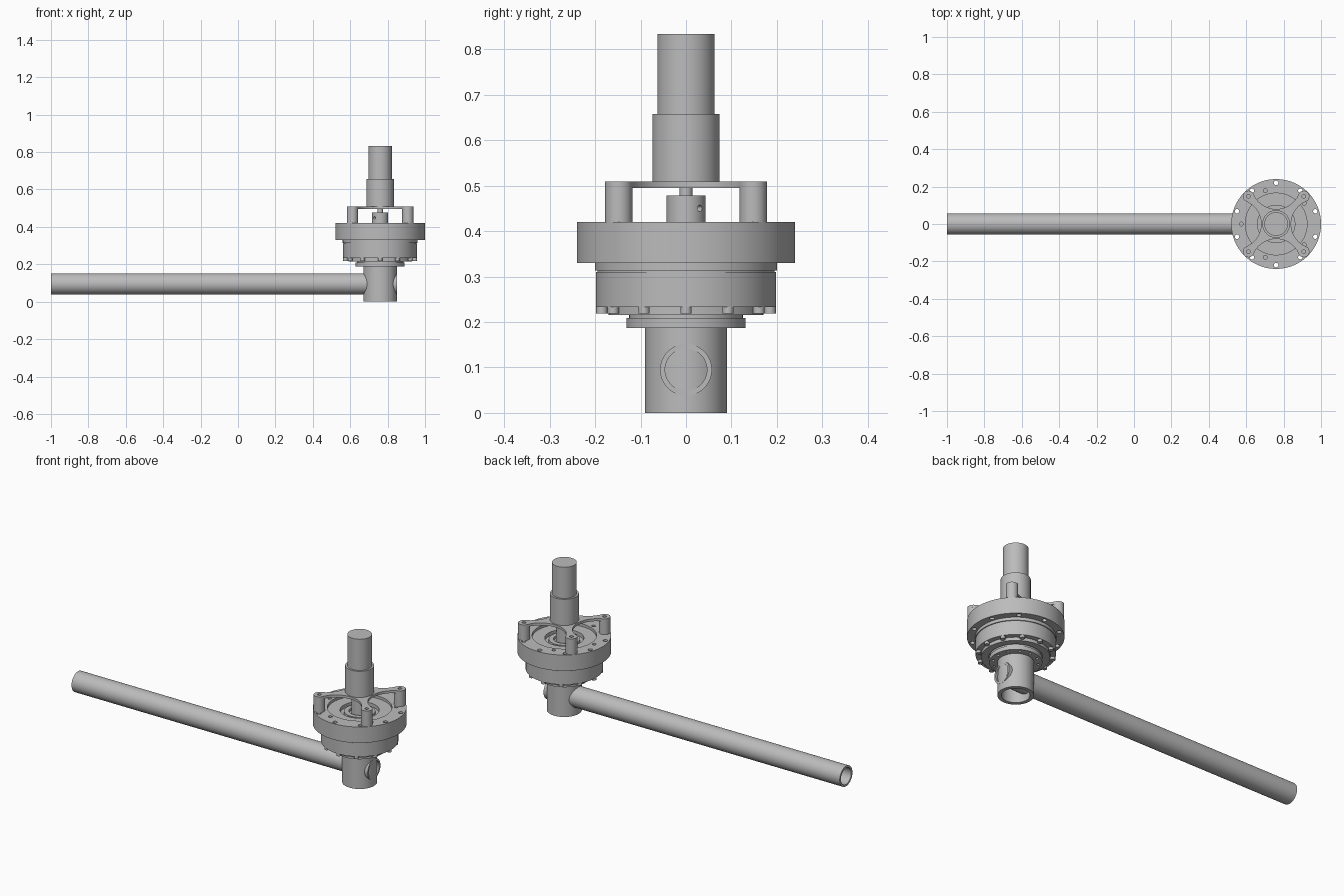
import bpy, bmesh
from math import sin, cos, pi, radians, hypot, atan2
from mathutils import Matrix, Vector

if "Cube" in bpy.data.objects:
    bpy.data.objects.remove(bpy.data.objects["Cube"])

AXIS = Vector((0.76, 0, 0))          # vertical axis of the drive unit

grey = bpy.data.materials.new("steel grey")
grey.use_nodes = True
grey.diffuse_color = (0.5, 0.5, 0.5, 1)
grey.node_tree.nodes["Principled BSDF"].inputs["Base Color"].default_value = (0.5, 0.5, 0.5, 1)


def finish(name, bm):
    bmesh.ops.remove_doubles(bm, verts=bm.verts, dist=1e-5)
    bmesh.ops.recalc_face_normals(bm, faces=bm.faces)
    mesh = bpy.data.meshes.new(name)
    bm.to_mesh(mesh)
    bm.free()
    mesh.materials.append(grey)
    ob = bpy.data.objects.new(name, mesh)
    bpy.context.collection.objects.link(ob)
    return ob


def lathe(name, profile, matrix=None, segs=96):
    """Spin a closed (radius, height) profile around its own z axis."""
    bm = bmesh.new()
    verts = [bm.verts.new((r, 0, z)) for r, z in profile]
    edges = [bm.edges.new((verts[i - 1], verts[i])) for i in range(len(verts))
             if profile[i - 1][0] + profile[i][0] > 0]
    bmesh.ops.spin(bm, geom=verts + edges, cent=(0, 0, 0), axis=(0, 0, 1),
                   angle=2 * pi, steps=segs, use_merge=True)
    bm.transform(matrix or Matrix.Translation(AXIS))
    return finish(name, bm)


def disc(name, r, z0, z1):
    return lathe(name, [(0, z0), (r, z0), (r, z1), (0, z1)])


def ring_of_pegs(name, count, start, dist, r, z0, z1, segs=20):
    """Equal cylinders spaced around the vertical axis."""
    bm = bmesh.new()
    for i in range(count):
        a = radians(start) + 2 * pi * i / count
        at = AXIS + Vector((dist * cos(a), dist * sin(a), (z0 + z1) / 2))
        bmesh.ops.create_cone(bm, cap_ends=True, segments=segs, radius1=r, radius2=r,
                              depth=z1 - z0, matrix=Matrix.Translation(at))
    return finish(name, bm)


def cut(ob, cutter):
    """Subtract a cutter, apply, and drop the cutter."""
    mod = ob.modifiers.new("holes", 'BOOLEAN')
    mod.operation, mod.solver, mod.object = 'DIFFERENCE', 'EXACT', cutter
    bpy.context.view_layer.update()
    baked = bpy.data.meshes.new_from_object(
        ob.evaluated_get(bpy.context.evaluated_depsgraph_get()))
    ob.modifiers.clear()
    ob.data = baked
    bpy.data.objects.remove(cutter)


# Long hollow arm passing through the hub
along_x = Matrix.Translation((-1, 0, 0.095)) @ Matrix.Rotation(pi / 2, 4, 'Y')
lathe("arm_tube", [(0.046, 0), (0.057, 0), (0.057, 1.85), (0.046, 1.85)], along_x)

# Hub sleeve and its bolted output flange
lathe("hub_sleeve", [(0.07, 0), (0.09, 0), (0.09, 0.19), (0.07, 0.19)])
output = lathe("output_flange", [(0, 0.187), (0.131, 0.187), (0.131, 0.209),
                                 (0.125, 0.209), (0.125, 0.235), (0, 0.235)])
cut(output, ring_of_pegs("cutter", 12, 0, 0.112, 0.007, 0.18, 0.2))

# Gearbox body with a stepped underside, bolt heads and a seam
lathe("gearbox_body", [(0.133, 0.215), (0.17, 0.215), (0.17, 0.233), (0.198, 0.233),
                       (0.198, 0.31), (0.195, 0.31), (0.195, 0.313), (0.2, 0.313),
                       (0.2, 0.335), (0, 0.335), (0, 0.23), (0.133, 0.23)])
ring_of_pegs("body_bolts", 12, 0, 0.185, 0.0125, 0.219, 0.235)

# Wide mounting flange with recess, through holes and shallow holes
flange = lathe("mounting_flange", [(0, 0.33), (0.24, 0.33), (0.24, 0.42), (0.165, 0.42),
                                   (0.165, 0.405), (0.1, 0.405), (0.1, 0.385), (0, 0.385)])
cut(flange, ring_of_pegs("cutter", 10, 18, 0.22, 0.012, 0.3, 0.45))
cut(flange, ring_of_pegs("cutter", 5, 36, 0.187, 0.01, 0.4, 0.45))
lathe("bearing_ring", [(0.055, 0.38), (0.08, 0.38), (0.08, 0.4), (0.055, 0.4)])

# Shaft coupling with cross-drilled set screw holes
coupling = disc("shaft_coupling", 0.043, 0.38, 0.478)
bm = bmesh.new()
for side in (45, 225):
    a = radians(side)
    out = Vector((cos(a), sin(a), 0))
    place = Matrix.Translation(AXIS + out * 0.04 + Vector((0, 0, 0.45)))
    bmesh.ops.create_cone(bm, cap_ends=True, segments=20, radius1=0.007, radius2=0.007,
                          depth=0.04, matrix=place @ out.to_track_quat('Z', 'Y').to_matrix().to_4x4())
cut(coupling, finish("cutter", bm))
disc("motor_shaft", 0.014, 0.47, 0.5)

# Four standoff posts
POST, BOSS = 0.148, 0.03
posts = ring_of_pegs("standoff_posts", 4, 45, hypot(POST, POST), BOSS, 0.418, 0.496, 40)
cut(posts, ring_of_pegs("cutter", 4, 45, hypot(POST, POST), 0.01, 0.44, 0.52))

# Four-armed motor plate: rounded bosses joined by tangent concave arcs
SCOOP = 0.131
scoop_y = SCOOP + 0.08
tilt = atan2(scoop_y - POST, POST)
outline = []
for k in range(4):
    turn = Matrix.Rotation(k * pi / 2, 3, 'Z')
    start, end = tilt - pi / 2, pi - tilt
    for i in range(24):
        a = start + (end - start) * i / 24
        outline.append(turn @ Vector((POST + BOSS * cos(a), POST + BOSS * sin(a), 0)))
    for i in range(32):
        a = -tilt - (pi - 2 * tilt) * i / 32
        outline.append(turn @ Vector((SCOOP * cos(a), scoop_y + SCOOP * sin(a), 0)))
bm = bmesh.new()
face = bm.faces.new([bm.verts.new(p + AXIS + Vector((0, 0, 0.495))) for p in outline])
top = bmesh.ops.extrude_face_region(bm, geom=[face])["geom"]
bmesh.ops.translate(bm, vec=(0, 0, 0.014),
                    verts=[v for v in top if isinstance(v, bmesh.types.BMVert)])
plate = finish("motor_plate", bm)
cut(plate, ring_of_pegs("cutter", 4, 45, hypot(POST, POST), 0.01, 0.44, 0.52))

# Stepped motor housing
lathe("motor_housing", [(0, 0.505), (0.074, 0.505), (0.074, 0.657), (0.063, 0.657),
                        (0.063, 0.833), (0, 0.833)])

# Smooth round walls, sharp rims
bpy.ops.object.select_all(action='DESELECT')
for ob in bpy.context.collection.objects:
    if ob.type == 'MESH' and grey.name in ob.data.materials:
        ob.select_set(True)
        bpy.context.view_layer.objects.active = ob
bpy.ops.object.shade_smooth_by_angle(angle=radians(30))
